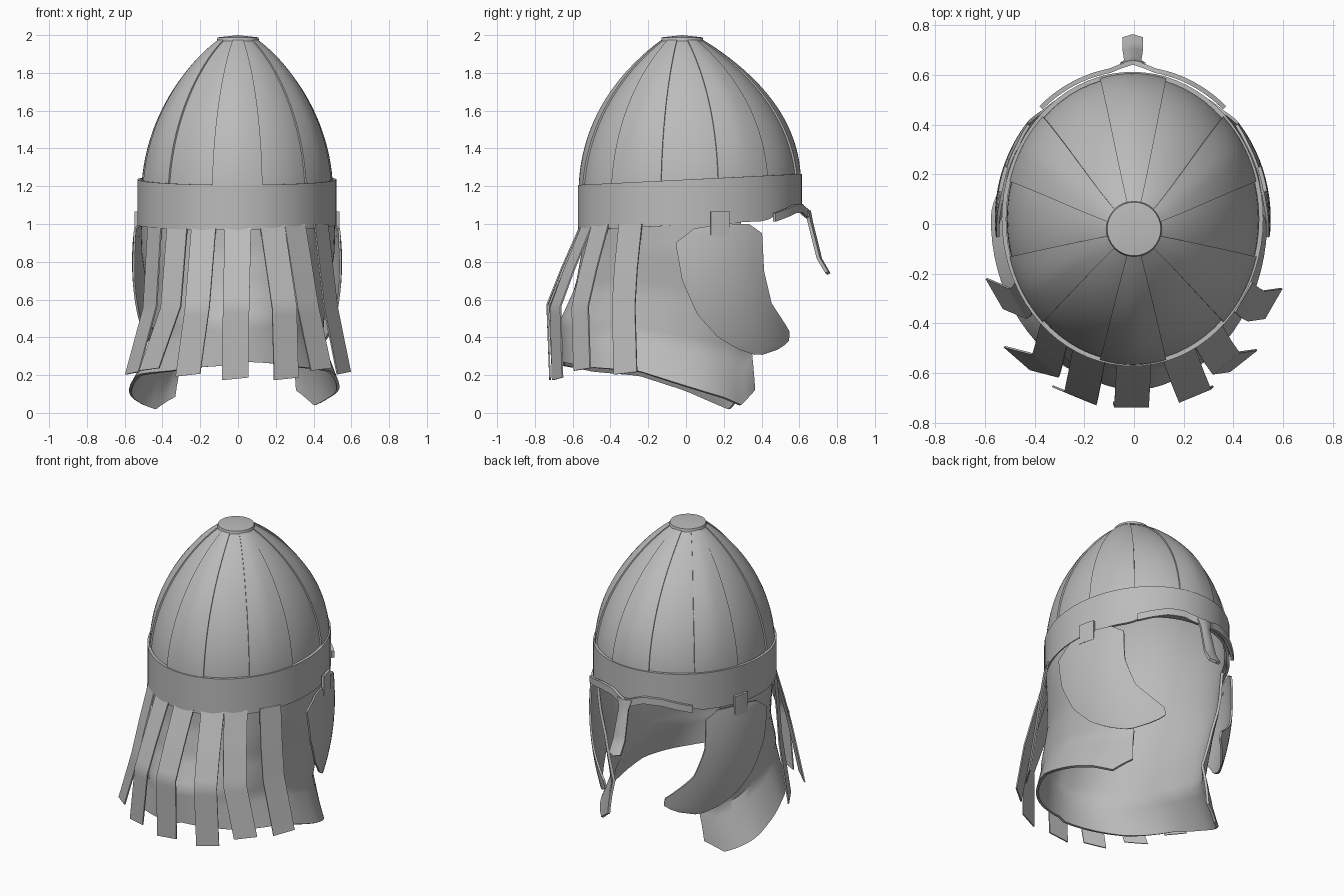
import bpy, bmesh, math
from math import sin, cos, pi, radians, sqrt

if "Cube" in bpy.data.objects:
    bpy.data.objects.remove(bpy.data.objects["Cube"])

steel = bpy.data.materials.new("grey")
steel.diffuse_color = (0.5, 0.5, 0.5, 1)
steel.use_nodes = True
steel.node_tree.nodes["Principled BSDF"].inputs["Base Color"].default_value = steel.diffuse_color
CY = 0.02  # centre of the rim ellipse


def lerp(a, b, t):
    return a + (b - a) * t


def interp(pts, x):
    # piecewise linear lookup
    if x <= pts[0][0]:
        return pts[0][1]
    for (x0, y0), (x1, y1) in zip(pts, pts[1:]):
        if x <= x1:
            return lerp(y0, y1, (x - x0) / (x1 - x0))
    return pts[-1][1]


def finish(name, bm, thick=0.0, offset=-1, angle=35):
    bmesh.ops.recalc_face_normals(bm, faces=bm.faces)
    me = bpy.data.meshes.new(name)
    bm.to_mesh(me)
    bm.free()
    ob = bpy.data.objects.new(name, me)
    bpy.context.collection.objects.link(ob)
    me.materials.append(steel)
    bpy.ops.object.select_all(action='DESELECT')
    ob.select_set(True)
    bpy.context.view_layer.objects.active = ob
    if thick:
        m = ob.modifiers.new("thickness", 'SOLIDIFY')
        m.thickness, m.offset = thick, offset
        bpy.ops.object.modifier_apply(modifier=m.name)
    bpy.ops.object.shade_smooth_by_angle(angle=radians(angle))
    return ob


def sheet(name, f, nu, nv, thick=0.0, closed=False, offset=0):
    # surface from a function of u, v in 0..1
    bm = bmesh.new()
    cols = nu if closed else nu + 1
    g = [[bm.verts.new(f(i / nu, j / nv)) for j in range(nv + 1)] for i in range(cols)]
    for i in range(nu):
        for j in range(nv):
            k = (i + 1) % cols
            bm.faces.new((g[i][j], g[k][j], g[k][j + 1], g[i][j + 1]))
    return finish(name, bm, thick, offset)


# Dome: inner shell plus six raised, lightly ridged plates
def dome(a, v, lift=0.0):
    z = lerp(1.02, 1.972, v)
    r = 0.502 * (1 - (max(0, z - 1.15) / 0.87) ** 2) ** 0.75 + lift
    ratio = lerp(1.14, 1.0, v ** 6)
    cy = lerp(CY, -0.02, v ** 3)
    y = cy + r * ratio * sin(a)
    arch = 0.035 * max(0, min(1, (y - 0.42) / 0.06)) * (1 - v) ** 4
    return (r * cos(a) - 0.005 * (1 - v), y, z + 0.05 * y * (1 - v) + arch)


sheet("dome_shell", lambda u, v: dome(u * 2 * pi, v), 72, 26, 0.012, closed=True)
for n in range(6):
    mid = radians(30 + 60 * n)

    def plate(u, v):
        s = 2 * u - 1
        lift = 0.011 + 0.008 * (1 - abs(s)) * sin(pi * v)
        return dome(mid + s * radians(15), lerp(0.19, 1, v), lift)
    sheet("dome_plate", plate, 8, 24, 0.01)

# Crown cap
bm = bmesh.new()
bmesh.ops.create_cone(bm, cap_ends=True, segments=32, radius1=0.112, radius2=0.108, depth=0.018)
top = [v for v in bm.verts if v.co.z > 0]
bmesh.ops.translate(bm, verts=bm.verts, vec=(0, -0.02, 1.979))
tip = bmesh.ops.poke(bm, faces=[f for f in bm.faces if all(v in top for v in f.verts)])
for v in tip["verts"]:
    v.co.z = 2.0
finish("crown_cap", bm)


# Rim band, tilted and arched over the eyes
def band(u, v):
    a = u * 2 * pi
    x, y = 0.518 * cos(a) - 0.006, CY + 0.584 * sin(a)
    arch = 0.035 * max(0, min(1, (y - 0.42) / 0.06)) * (1 - v)
    return (x, y, lerp(0.995, 1.235, v) + 0.05 * y + arch)


sheet("rim_band", band, 72, 3, 0.018, closed=True)

# Neck cloth wrapped round the back and sides, pinched above a flared, uneven hem
HEM = [(-0.7, 0.26), (-0.5, 0.22), (-0.25, 0.2), (0, 0.12), (0.23, 0.02), (0.3, 0.1)]


def cloth(u, v):
    s = 2 * u - 1
    w = 1 - v
    a = s * radians(90 + lerp(28, 54, w ** 1.5))
    half = interp([(0, 0.508), (0.2, 0.50), (0.45, 0.465), (0.75, 0.455), (1, 0.53 if s > 0 else 0.57)], w)
    back = interp([(0, 0.565), (0.2, 0.565), (0.45, 0.60), (0.7, 0.68), (1, 0.67)], w)
    front = lerp(0.57, 0.42 if s > 0 else 0.33, w)
    x, c = half * sin(a), cos(a)
    y = CY - (back if c > 0 else front) * c
    pinch = interp([(0.3, 0), (0.75, 0.04), (1, 0)], w) * max(0, min(1, (y + 0.1) / 0.3))
    x -= math.copysign(pinch, s)
    x += 0.01 * sin(9 * s) * sin(pi * w)
    hem = interp(HEM, y - (0.06 if s > 0 else 0) * max(0, min(1, y / 0.2))) + (0.02 if s > 0 else 0)
    return (x, y, lerp(hem, 1.03 + 0.05 * y, v))


sheet("neck_cloth", cloth, 60, 20, 0.016)

# Hanging straps: top x, knee and foot positions (x, y, z)
STRAPS = [(0.0, (-0.01, -0.735, 0.57), (-0.015, -0.72, 0.18)),
          (0.18, (0.245, -0.69, 0.56), (0.255, -0.68, 0.18)),
          (-0.18, (-0.215, -0.70, 0.56), (-0.265, -0.68, 0.2)),
          (0.3, (0.37, -0.56, 0.56), (0.44, -0.55, 0.23)),
          (-0.32, (-0.355, -0.57, 0.56), (-0.47, -0.54, 0.23)),
          (0.44, (0.49, -0.33, 0.56), (0.56, -0.32, 0.21)),
          (-0.44, (-0.465, -0.32, 0.56), (-0.56, -0.28, 0.21))]
for x0, knee, foot in STRAPS:
    y0 = CY - 0.575 * sqrt(1 - (x0 / 0.525) ** 2)
    head = (x0, y0, 1.0)
    bend = tuple(lerp(p, q, 0.55) for p, q in zip((x0, y0 - 0.01, 1.0), knee))
    # sideways direction follows the rim
    tx, ty = -(y0 - CY) / 0.585 ** 2, x0 / 0.525 ** 2
    d = math.hypot(tx, ty)

    def strap(u, v):
        c = [interp([(0, head[k]), (0.3, bend[k]), (0.55, knee[k]), (1, foot[k])], v) for k in range(3)]
        w = (u - 0.5) * 0.14
        return (c[0] + w * tx / d, c[1] + w * ty / d, c[2] + w * 0.1 * v)
    sheet("back_strap", strap, 2, 20, 0.008)

# Cheek plates: side outline as front and rear edges by height
FRONT = [(0.31, 0.4), (0.34, 0.495), (0.38, 0.54), (0.43, 0.545), (0.48, 0.515), (0.58, 0.45),
         (0.75, 0.41), (0.95, 0.40), (1.0, 0.33)]
REAR = [(0.31, 0.36), (0.34, 0.27), (0.40, 0.17), (0.52, 0.06), (0.7, -0.02), (0.9, -0.055),
        (0.98, 0.05), (1.0, 0.2)]
for side in (-1, 1):
    def cheek(u, v):
        z = lerp(0.31, 1.0, v)
        y = lerp(interp(REAR, z), interp(FRONT, z), u)
        x = 0.55 * sqrt(max(0.05, 1 - ((y - 0.02) / 0.6) ** 2)) - 0.35 * (z - 0.8) ** 2
        return (side * x - 0.005, y, z)
    sheet("cheek_plate", cheek, 12, 28, 0.012)

    # Hinge clip over the lower edge of the rim
    def clip(u, v):
        y = lerp(0.13, 0.23, u)
        x = 0.535 * sqrt(1 - ((y - CY) / 0.6) ** 2) + 0.008
        return (side * x - 0.005, y, lerp(0.935, 1.065, v))
    sheet("hinge_clip", clip, 3, 3, 0.016)

    # Brow strip following the rim and sweeping into the nose guard
    BROW = [(0.0, 1.045), (0.05, 1.06), (0.12, 1.083), (0.22, 1.08), (0.31, 1.055), (0.37, 1.035)]

    def brow(u, v):
        x = 0.37 * u
        y = CY + 0.606 * sqrt(1 - (x / 0.55) ** 2) + 0.025 * max(0, 1 - x / 0.09)
        return (side * x - 0.005, y, interp(BROW, x) + (v - 0.5) * 0.045)
    sheet("brow_strip", brow, 20, 2, 0.018)

# Nose guard
NOSE = [(0, 0.64, 1.07), (0.2, 0.652, 1.01), (0.45, 0.675, 0.92), (0.7, 0.70, 0.82), (1, 0.745, 0.745)]


def nose(u, v):
    y = interp([(p[0], p[1]) for p in NOSE], v)
    z = interp([(p[0], p[2]) for p in NOSE], v)
    w = interp([(0, 0.05), (0.2, 0.032), (0.7, 0.04), (1, 0.04)], v)
    s = 2 * u - 1
    return (s * w - 0.005, y + 0.012 * (1 - abs(s)), z - 0.01 * (1 - abs(s)) * v)


sheet("nose_guard", nose, 4, 10, 0.018)
